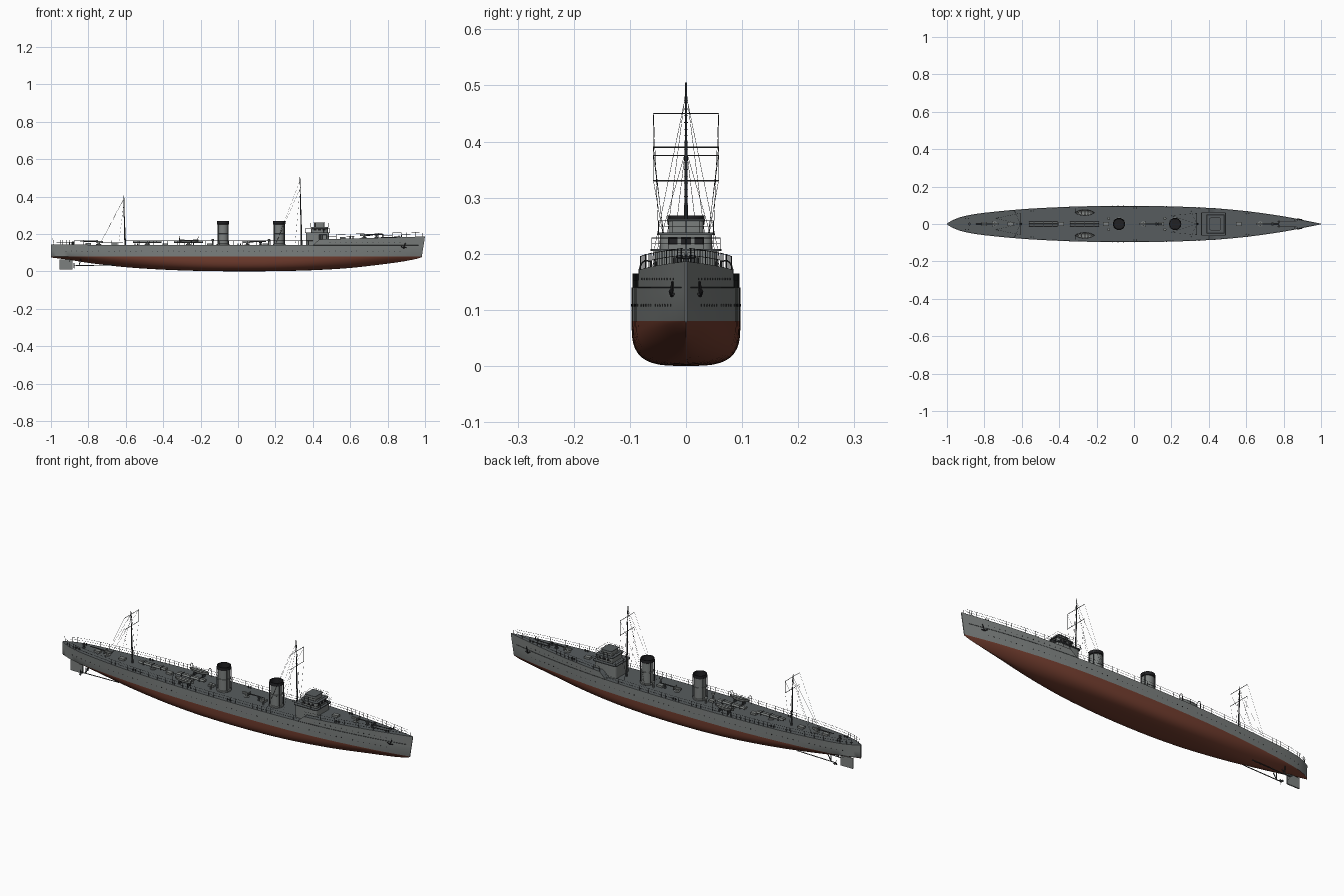
import bpy, bmesh, math
from mathutils import Vector, Matrix

if "Cube" in bpy.data.objects:
    bpy.data.objects.remove(bpy.data.objects["Cube"])

def material(name, c):
    m = bpy.data.materials.new(name)
    m.diffuse_color = (*c, 1)
    m.use_nodes = True
    m.node_tree.nodes["Principled BSDF"].inputs["Base Color"].default_value = m.diffuse_color
    return m

GREY = material("hull grey", (0.20, 0.215, 0.21))
DECK = material("deck grey", (0.095, 0.107, 0.112))
RED = material("bottom red", (0.17, 0.047, 0.028))
BLACK = material("black", (0.015, 0.015, 0.017))
DARK = material("dark fittings", (0.05, 0.055, 0.058))
PALE = material("pale grey", (0.33, 0.34, 0.33))

# ---------- helpers ----------
def finish(name, bm, mats, angle=35):
    bmesh.ops.recalc_face_normals(bm, faces=bm.faces[:])
    me = bpy.data.meshes.new(name)
    bm.to_mesh(me)
    bm.free()
    for m in mats:
        me.materials.append(m)
    ob = bpy.data.objects.new(name, me)
    bpy.context.collection.objects.link(ob)
    bpy.ops.object.select_all(action='DESELECT')
    ob.select_set(True)
    bpy.context.view_layer.objects.active = ob
    bpy.ops.object.shade_smooth_by_angle(angle=math.radians(angle))
    return ob

def rods(name, segs, r, mat, n=6, r2=None):
    bm = bmesh.new()
    for a, b in segs:
        a, b = Vector(a), Vector(b)
        M = Matrix.Translation((a + b) / 2) @ (b - a).to_track_quat('Z', 'Y').to_matrix().to_4x4()
        bmesh.ops.create_cone(bm, cap_ends=True, segments=n, radius1=r,
                              radius2=r if r2 is None else r2, depth=(b - a).length, matrix=M)
    return finish(name, bm, [mat])

def boxes(name, items, mat, bevel=0):
    # items: (centre, size); bevel rounds the upright edges
    bm = bmesh.new()
    for c, s in items:
        bmesh.ops.create_cube(bm, size=1, matrix=Matrix.Translation(c) @ Matrix.Diagonal((*s, 1)))
    if bevel:
        up = [e for e in bm.edges if abs(e.verts[0].co.z - e.verts[1].co.z) > 1e-5]
        bmesh.ops.bevel(bm, geom=up, offset=bevel, segments=3, profile=0.5, affect='EDGES')
    return finish(name, bm, [mat])

def lathe(name, prof, x, y, mats, n=24, rule=None):
    bm = bmesh.new()
    rings = [[bm.verts.new((x + r * math.cos(t * math.tau / n), y + r * math.sin(t * math.tau / n), z))
              for t in range(n)] for r, z in prof]
    for j in range(len(rings) - 1):
        for i in range(n):
            k = (i + 1) % n
            f = bm.faces.new((rings[j][i], rings[j][k], rings[j + 1][k], rings[j + 1][i]))
            f.material_index = rule(j) if rule else 0
    bm.faces.new(rings[0])
    bm.faces.new(rings[-1]).material_index = rule(len(prof)) if rule else 0
    return finish(name, bm, mats)

def interp(tab, x):
    # smooth curve through a table of points
    n = len(tab)
    i = max(j for j in range(n - 1) if tab[j][0] <= x + 1e-9)
    slope = lambda k: ((tab[min(k + 1, n - 1)][1] - tab[max(k - 1, 0)][1]) /
                       (tab[min(k + 1, n - 1)][0] - tab[max(k - 1, 0)][0]))
    (x0, y0), (x1, y1) = tab[i], tab[i + 1]
    h = x1 - x0
    t = (x - x0) / h
    return (y0 * (2*t**3 - 3*t*t + 1) + h * slope(i) * (t**3 - 2*t*t + t)
            + y1 * (3*t*t - 2*t**3) + h * slope(i + 1) * (t**3 - t*t))

# ---------- hull lines ----------
BEAM = [(-1, .003), (-.97, .02), (-.93, .036), (-.88, .048), (-.8, .06), (-.6, .079), (-.4, .09),
        (-.2, .096), (0, .097), (.2, .094), (.4, .086), (.6, .069), (.8, .041), (.9, .022), (1, .002)]
KEEL = [(-1, .074), (-.9, .061), (-.8, .045), (-.6, .022), (-.4, .009), (-.2, .002), (0, 0),
        (.2, .001), (.4, .006), (.6, .018), (.8, .041), (.9, .055), (.97, .067), (1, .076)]
WL = 0.08
def deck_z(x):
    if x <= .40:
        return .14 + max(0, -x - .6) * .01
    return .14 + (x - .40) / .035 * .031 if x < .435 else .171 + (x - .435) * .027
def side_y(x, z):
    low = 1 - .12 * max(0, min(1, abs(x) * 1.6 - .6))
    t = (z - WL) / (deck_z(x) - WL)
    return interp(BEAM, x) * (low + (1 - low) * min(1, t))
def rake(x, z):
    return x - max(0, x - .88) / .12 * (.187 - z) * .16

xs = sorted(set([round(-1 + .05 * i, 3) for i in range(41)] +
                [-.985, -.97, -.93, .40, .41, .42, .435, .97, .985]))
bm = bmesh.new()
sections = []
for x in xs:
    k, bw = min(interp(KEEL, x), .077), side_y(x, WL)
    p = .6 + 1.4 * abs(x) ** 2.2
    pts = []
    for j in range(11):
        a = j / 10 * math.pi / 2
        pts.append((bw * math.sin(a) ** p, k + (WL - k) * (1 - max(0, math.cos(a)) ** p)))
    for t in (.5, 1):
        z = WL + (deck_z(x) - WL) * t
        pts.append((side_y(x, z), z))
    ring = [bm.verts.new((rake(x, z), y, z)) for y, z in pts]
    ring += [bm.verts.new((rake(x, z), -y, z)) for y, z in reversed(pts[1:])]
    sections.append(ring)
n = len(sections[0])
for a, b in zip(sections, sections[1:]):
    for i in range(n):
        j = (i + 1) % n
        f = bm.faces.new((a[i], a[j], b[j], b[i]))
        f.material_index = 2 if i == 12 else (0 if 10 <= i <= 14 else 1)
bm.faces.new(sections[0])
bm.faces.new(sections[-1])
finish("hull", bm, [GREY, RED, DECK], 40)

# ---------- portholes, hull seams, rails ----------
ports, seams, rails = [], [], []
for s in (1, -1):
    for i in range(64):
        x = -.92 + i * .0288
        if i % 8 != 7:
            y = side_y(x, .108)
            ports.append(((x, s * (y - .003), .108), (x, s * (y + .0007), .108)))
        if x > .48:
            y = side_y(x, .155)
            ports.append(((x, s * (y - .003), .155), (x, s * (y + .0007), .155)))
    grid = [x for x in xs if -.98 < x < .98]
    for a, b in zip(grid, grid[1:]):
        q = lambda x, h: (rake(x, deck_z(x)), s * (interp(BEAM, x) - .002), deck_z(x) + h)
        if b <= .40 or a >= .435:
            rails += [(q(a, h), q(b, h)) for h in (.012, .024)]
            m = (a + b) / 2
            rails += [(q(a, 0), q(a, .025)), (q(m, 0), q(m, .025))]
        if a >= .40:
            e = lambda x: (rake(x, .14), s * side_y(x, .14), .14)
            seams.append((e(a), e(b)))
rods("portholes", ports, .0022, BLACK, 8)
rods("hull_seam", seams, .0008, DARK, 4)
rods("deck_rails", rails, .0006, DARK, 4)

# ---------- funnels ----------
for nm, x in (("fore", .22), ("aft", -.08)):
    prof = [(.034, .138), (.034, .146), (.029, .148), (.029, .2), (.0305, .201), (.0305, .205), (.029, .206),
            (.029, .25), (.033, .252), (.033, .268), (.029, .268), (.028, .235)]
    lathe(nm + "_funnel", prof, x, 0, [GREY, BLACK], 28, lambda j: 1 if j >= 7 else 0)
    rods(nm + "_funnel_pipes", [((x + .032 * math.cos(a), .032 * math.sin(a), .14),
         (x + .032 * math.cos(a), .032 * math.sin(a), .262)) for a in (.5, 2.6, 3.7, 5.8)], .0022, DARK, 8)
    for s in (1, -1):
        lathe(nm + "_vent", [(.004, .139), (.004, .16), (.008, .163), (.008, .17), (.003, .173)],
              x - .055, s * .03, [GREY], 12)

# ---------- bridge ----------
boxes("bridge_base", [((.425, 0, .172), (.125, .112, .066))], GREY, .012)
boxes("bridge_platform", [((.425, 0, .2065), (.135, .126, .004))], DECK, .012)
boxes("wheelhouse", [((.436, 0, .221), (.088, .092, .026))], GREY, .012)
boxes("wheelhouse_roof", [((.436, 0, .2355), (.098, .102, .004))], DECK, .012)
boxes("upper_bridge", [((.434, 0, .247), (.055, .062, .022))], GREY, .006)
boxes("upper_bridge_top", [((.434, 0, .2595), (.06, .068, .004))], DECK, .006)
win = [((.4802, y, .223), (.001, .017, .013)) for y in (-.024, 0, .024)]
win += [((x, s * .0462, .223), (.014, .001, .012)) for s in (1, -1) for x in (.412, .436, .46)]
boxes("bridge_windows", win, BLACK)
br = []
for hx, hy, cx, z0, h in ((.066, .061, .425, .208, .02), (.047, .049, .436, .237, .022)):
    c = [(cx - hx, -hy), (cx + hx, -hy), (cx + hx, hy), (cx - hx, hy)]
    for (ax, ay), (bx, by) in zip(c, c[1:] + c[:1]):
        br += [((ax, ay, z0 + g), (bx, by, z0 + g)) for g in (h / 2, h)]
        for t in (0, .25, .5, .75):
            px, py = ax + (bx - ax) * t, ay + (by - ay) * t
            br.append(((px, py, z0 - .002), (px, py, z0 + h)))
rods("bridge_rails", br, .0006, DARK, 4)

# ---------- masts and rigging ----------
for nm, x, top, yards, fx, fy in (("fore", .335, .505, (.45, .375), .2, .045),
                                  ("main", -.608, .405, (.39, .33), -.74, .03)):
    rods(nm + "_mast", [((x + .005, 0, .138), (x - .004, 0, top))], .0045, DARK, 10, .0015)
    rods(nm + "_yards", [((x, -.058, z), (x, .058, z)) for z in yards], .0012, DARK, 6)
    rig = []
    for s in (1, -1):
        rig += [((x, s * .058, yards[0]), (fx, s * fy, .142)), ((x, 0, top - .02), (x - .03, s * .07, .142)),
                ((x, s * .058, yards[1]), (x, s * .035, .2)), ((x, 0, top - .01), (fx, s * fy, .142)),
                ((x, s * .058, yards[0]), (x, s * .058, yards[1]))]
    rods(nm + "_rigging", rig, .0004, DARK, 4)
    rods(nm + "_mast_rungs", [((x, -.004, .17 + i * .012), (x, .004, .17 + i * .012))
                              for i in range(int((top - .19) / .012))], .0006, DARK, 4)

# ---------- guns ----------
for nm, x, d in (("bow", .675, 1), ("midship", .05, 1), ("stern", -.745, -1)):
    z = deck_z(x)
    lathe(nm + "_gun_mount", [(.014, z - .002), (.014, z + .003), (.007, z + .005), (.006, z + .013)],
          x, 0, [GREY], 16)
    boxes(nm + "_gun_breech", [((x - d * .006, 0, z + .017), (.034, .009, .009)),
                               ((x + d * .012, .009, z + .017), (.002, .012, .016)),
                               ((x + d * .012, -.009, z + .017), (.002, .012, .016))], GREY)
    rods(nm + "_gun_barrel", [((x, 0, z + .018), (x + d * .1, 0, z + .019))], .0034, DARK, 10, .0018)

# ---------- torpedo tubes ----------
for nm, x in (("fore", -.265), ("aft", -.485)):
    lathe(nm + "_tube_mount", [(.014, .138), (.014, .144), (.009, .146), (.009, .153)], x, 0, [GREY], 16)
    rods(nm + "_torpedo_tubes", [((x - .077, s * .0065, .158), (x + .077, s * .0065, .158)) for s in (1, -1)],
         .0058, GREY, 14)
    boxes(nm + "_tube_bands", [((x + o, 0, .158), (.005, .027, .0135)) for o in (-.05, 0, .05)], DARK)

# ---------- ship's boats with davits ----------
for nm, s in (("port", 1), ("starboard", -1)):
    bm, rows = bmesh.new(), []
    for i in range(11):
        u = i / 5 - 1
        w, lift = max(.001, .016 * (1 - abs(u) ** 2.5)), .006 * u * u
        rows.append([bm.verts.new((-.263 + .053 * u, s * .061 + w * math.sin(a),
                     .168 + lift / 2 - (.017 - lift) * math.cos(a))) for a in [(-.5 + j / 8) * math.pi for j in range(9)]])
    for a, b in zip(rows, rows[1:]):
        for j in range(8):
            bm.faces.new((a[j], a[j + 1], b[j + 1], b[j]))
    ob = finish(nm + "_boat", bm, [GREY])
    mod = ob.modifiers.new("planking", 'SOLIDIFY')
    mod.thickness = .0015
    boxes(nm + "_boat_seats", [((-.263 + o, s * .061, .165), (.005, .027 - abs(o) * .2, .0015))
                               for o in (-.034, -.017, 0, .017, .034)], PALE)
    boxes(nm + "_boat_cradles", [((-.263 + o, s * .061, .147), (.004, .024, .016)) for o in (-.025, .025)], DARK)
    dav = []
    for x in (-.315, -.211):
        p = [(x, s * .083, .138), (x, s * .083, .172), (x, s * .08, .183), (x, s * .072, .188), (x, s * .062, .186)]
        dav += list(zip(p, p[1:])) + [(p[-1], (x * .9 - .0263, s * .061, .17))]
    rods(nm + "_davits", dav, .0013, DARK, 6)

# ---------- deck fittings ----------
for nm, x, y, r in (("capstan", .74, 0, .009), ("windlass", .775, .012, .006), ("windlass", .775, -.012, .006),
                    ("stern_capstan", -.88, 0, .007), ("searchlight", .12, 0, .008)):
    z = deck_z(x)
    lathe(nm, [(r, z - .002), (r, z + .003), (r * .6, z + .005), (r * .6, z + .011), (r, z + .013), (r, z + .017)],
          x, y, [DARK], 14)
boxes("deck_hatches", [((x, 0, deck_z(x) + .004), (.03, .022, .012)) for x in (-.66, -.39, -.15, .145, .56, -.8)],
      GREY)
boll = [((x, s * y, deck_z(x) - .002), (x, s * y, deck_z(x) + .01))
        for s in (1, -1) for x0, y in ((.86, .02), (.6, .055), (-.55, .07), (-.9, .03), (0, .085))
        for x in (x0, x0 + .014)]
rods("bollards", boll, .003, DARK, 8)
rods("anchor_chains", [((.765, s * .012, .182), (.87, s * .012, .184)) for s in (1, -1)], .0015, BLACK, 6)
rods("flagstaffs", [((.985, 0, .184), (.985, 0, .205)), ((-.985, 0, .14), (-.99, 0, .175))], .001, DARK, 6)
anch = []
for s in (1, -1):
    q = lambda x, z: (x, s * (side_y(x, z) + .002), z)
    anch += [(q(.895, .15), q(.885, .125)), (q(.872, .134), q(.885, .125)), (q(.885, .125), q(.9, .128))]
rods("anchors", anch, .0028, BLACK, 6)

# ---------- rudder, shafts and propellers ----------
boxes("rudder", [((-.92, 0, .036), (.07, .006, .054))], GREY)
rods("rudder_stock", [((-.9, 0, .05), (-.9, 0, .085))], .004, GREY, 8)
shaft, blades = [], []
for s in (1, -1):
    y = s * .03
    shaft += [((-.88, y, .03), (-.66, y, .034)), ((-.85, y, .031), (-.84, s * .018, .062)),
              ((-.85, y, .031), (-.84, s * .04, .066))]
    for k in range(3):
        a = k * math.tau / 3 + .5
        blades.append(Matrix.Translation((-.876, y, .03)) @ Matrix.Rotation(a, 4, 'X') @
                      Matrix.Translation((0, 0, .008)) @ Matrix.Rotation(.6, 4, 'Z') @ Matrix.Diagonal((.0015, .009, .015, 1)))
rods("propeller_shafts", shaft, .0022, DARK, 8)
bm = bmesh.new()
for M in blades:
    bmesh.ops.create_cube(bm, size=1, matrix=M)
finish("propeller_blades", bm, [DARK])
